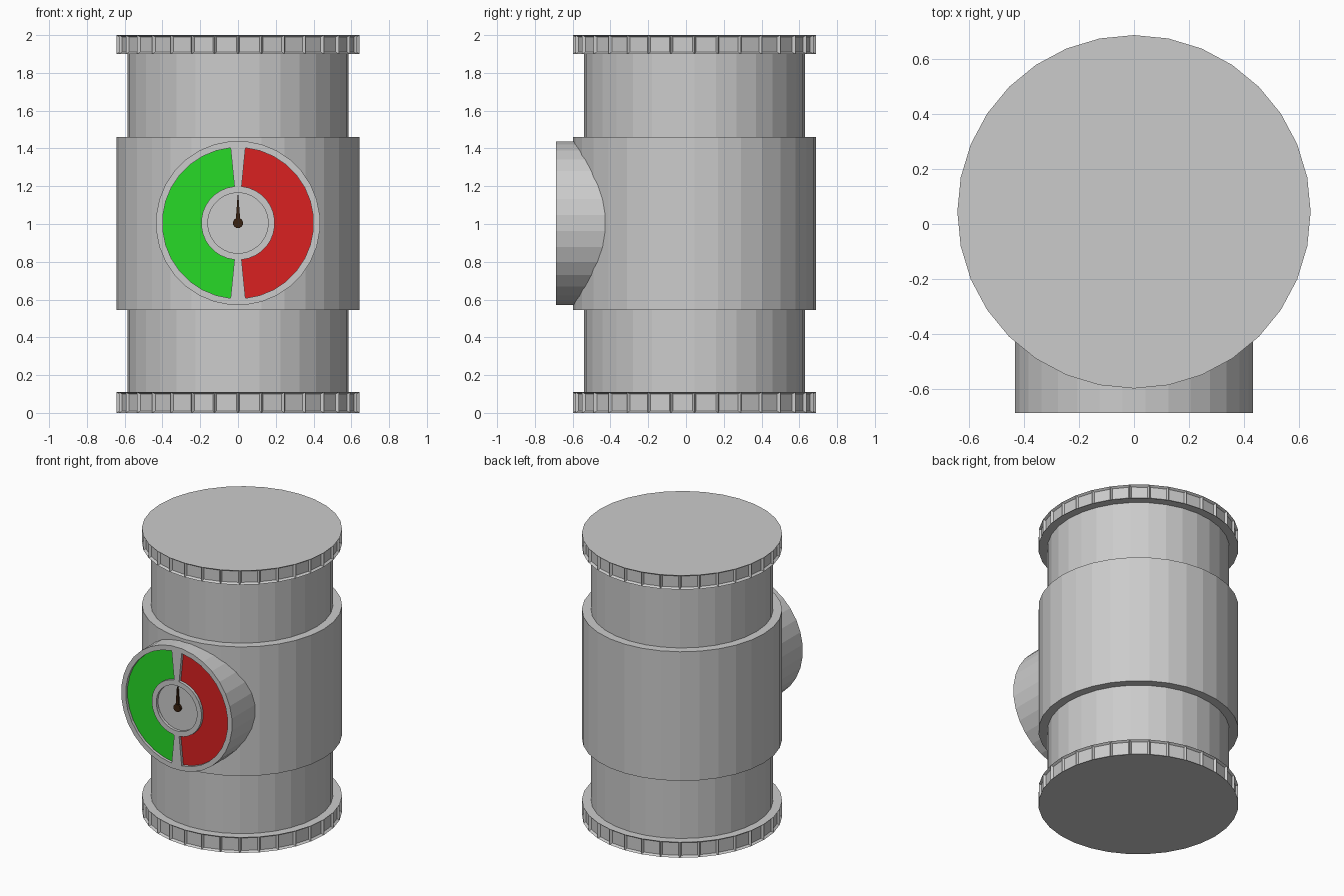
import bpy, bmesh, math

if "Cube" in bpy.data.objects:
    bpy.data.objects.remove(bpy.data.objects["Cube"])

SIDES = 32
BODY_Y = 0.0445
FACE_Y = -0.687
GAUGE_Z = 1.005


def material(name, colour):
    m = bpy.data.materials.new(name)
    m.diffuse_color = (*colour, 1)
    m.use_nodes = True
    m.node_tree.nodes["Principled BSDF"].inputs["Base Color"].default_value = m.diffuse_color
    return m


def finish(bm, name, mats=()):
    mesh = bpy.data.meshes.new(name)
    bm.to_mesh(mesh)
    bm.free()
    for m in mats:
        mesh.materials.append(m)
    obj = bpy.data.objects.new(name, mesh)
    bpy.context.collection.objects.link(obj)
    return obj


def bridge(bm, a, b):
    n = len(a)
    return [bm.faces.new((a[i], a[(i + 1) % n], b[(i + 1) % n], b[i])) for i in range(n)]


# Stepped tank with recessed panels round both end flanges
bm = bmesh.new()
profile = [(0.643, 0), (0.643, 0.11), (0.585, 0.11), (0.585, 0.545), (0.643, 0.545),
           (0.643, 1.46), (0.585, 1.46), (0.585, 1.90), (0.643, 1.90), (0.643, 2.0)]
rings = []
for r, z in profile:
    angles = [2 * math.pi * i / SIDES for i in range(SIDES)]
    rings.append([bm.verts.new((r * math.cos(a), BODY_Y + r * math.sin(a), z)) for a in angles])
bands = [bridge(bm, a, b) for a, b in zip(rings, rings[1:])]
bm.faces.new(rings[0][::-1])
bm.faces.new(rings[-1])
bm.normal_update()
bmesh.ops.inset_individual(bm, faces=bands[0] + bands[-1], thickness=0.015, depth=-0.015)
finish(bm, "tank_body")

# Gauge housing: round drum with two coloured recessed sectors and a recessed centre
grey = material("housing_grey", (0.8, 0.8, 0.8))
green = material("safe_green", (0.02, 0.7, 0.02))
red = material("danger_red", (0.7, 0.015, 0.015))
bm = bmesh.new()
rings = []
for r, y in [(0.435, -0.35), (0.435, FACE_Y), (0.40, FACE_Y), (0.195, FACE_Y), (0.16, FACE_Y)]:
    angles = [2 * math.pi * (i - 0.5) / SIDES for i in range(SIDES)]
    rings.append([bm.verts.new((r * math.sin(a), y, GAUGE_Z + r * math.cos(a))) for a in angles])
bands = [bridge(bm, a, b) for a, b in zip(rings, rings[1:])]
centre = bm.faces.new(rings[-1])
bm.faces.new(rings[0][::-1])
bmesh.ops.recalc_face_normals(bm, faces=bm.faces[:])
half = SIDES // 2
dial = bands[2]
for faces, index in ((dial[1:half], 2), (dial[half + 1:], 1), ([centre], 0)):
    bmesh.ops.inset_region(bm, faces=faces, thickness=0, depth=-0.02, use_even_offset=True)
    for f in faces:
        f.material_index = index
finish(bm, "gauge_housing", (grey, green, red))

# Needle: round hub with a tapered pointer
brown = material("needle_brown", (0.04, 0.015, 0.005))
bpy.ops.mesh.primitive_cylinder_add(vertices=16, radius=0.027, depth=0.022,
                                    location=(0, -0.674, GAUGE_Z), rotation=(math.pi / 2, 0, 0))
hub = bpy.context.object
hub.name = "needle_hub"
hub.data.materials.append(brown)
bm = bmesh.new()
front, back = ([bm.verts.new((x, y, GAUGE_Z + z)) for x, z in
                ((-0.013, 0), (0.013, 0), (0.002, 0.148), (-0.002, 0.148))]
               for y in (-0.682, -0.668))
bridge(bm, back, front)
bm.faces.new(front)
bm.faces.new(back[::-1])
bmesh.ops.recalc_face_normals(bm, faces=bm.faces[:])
finish(bm, "needle_pointer", (brown,))
